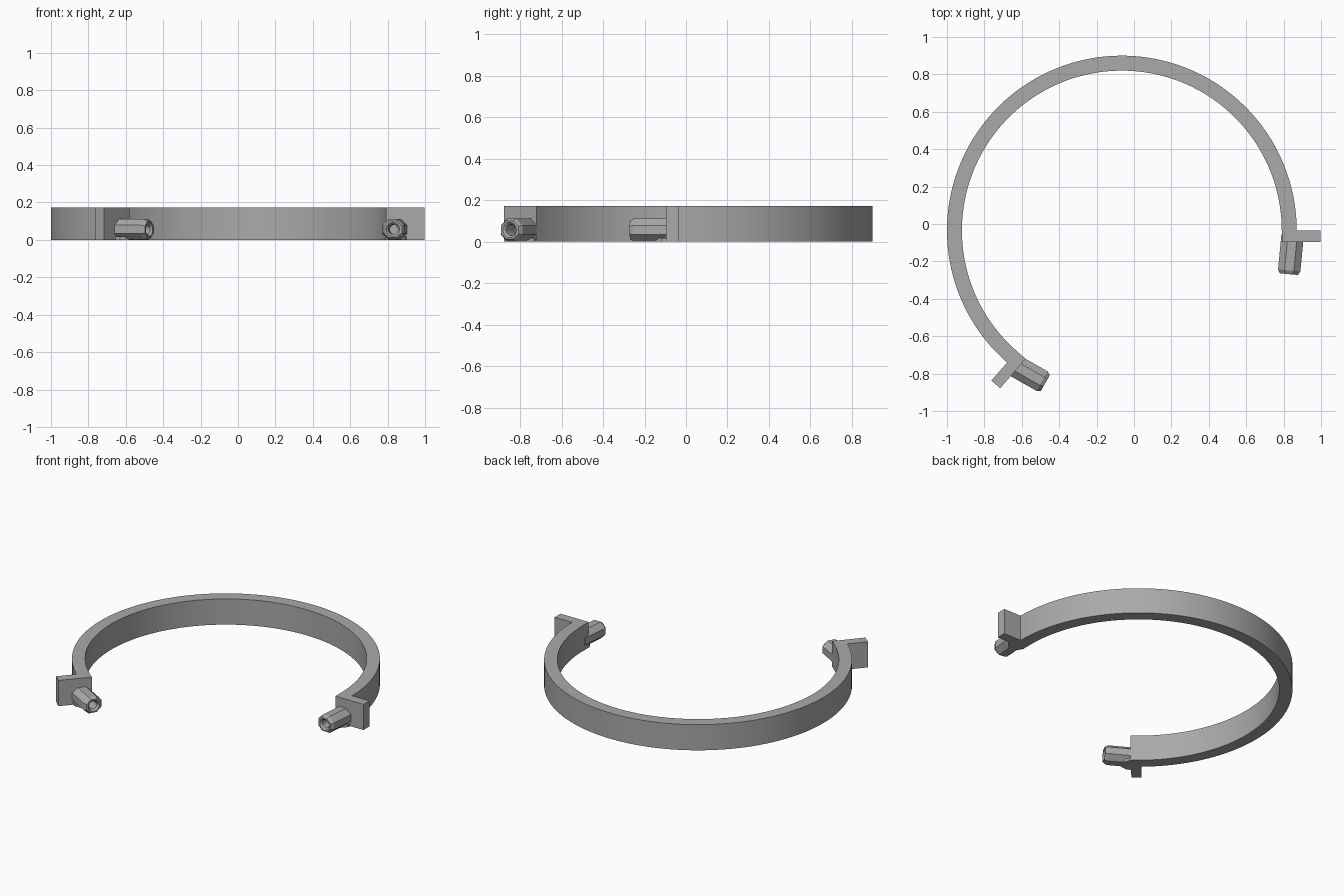
import bpy, bmesh, math
from mathutils import Vector, Matrix

cube = bpy.data.objects.get("Cube")
if cube:
    bpy.data.objects.remove(cube, do_unlink=True)

grey = bpy.data.materials.new("plain_grey")
grey.use_nodes = True
grey.diffuse_color = (0.4, 0.4, 0.4, 1)
grey.node_tree.nodes["Principled BSDF"].inputs["Base Color"].default_value = (0.4, 0.4, 0.4, 1)

CENTRE = Vector((-0.065, -0.035, 0))
INNER, OUTER, TAB_TIP = 0.855, 0.935, 1.063
HEIGHT, TAB = 0.172, 0.062
END = math.radians(229)


def finish(bm, name, angle=30):
    bmesh.ops.recalc_face_normals(bm, faces=bm.faces)
    mesh = bpy.data.meshes.new(name)
    bm.to_mesh(mesh)
    bm.free()
    mesh.materials.append(grey)
    obj = bpy.data.objects.new(name, mesh)
    bpy.context.collection.objects.link(obj)
    bpy.ops.object.select_all(action='DESELECT')
    obj.select_set(True)
    bpy.context.view_layer.objects.active = obj
    bpy.ops.object.shade_smooth_by_angle(angle=math.radians(angle))
    return obj


def prism(points, z0, z1, name):
    bm = bmesh.new()
    face = bm.faces.new([bm.verts.new((p[0], p[1], z0)) for p in points])
    out = bmesh.ops.extrude_face_region(bm, geom=[face])
    verts = [v for v in out["geom"] if isinstance(v, bmesh.types.BMVert)]
    bmesh.ops.translate(bm, verts=verts, vec=(0, 0, z1 - z0))
    return finish(bm, name)


# Open band
def arc(radius, n=96):
    return [CENTRE + radius * Vector((math.cos(END * i / n), math.sin(END * i / n), 0))
            for i in range(n + 1)]


prism(arc(OUTER) + arc(INNER)[::-1], 0, HEIGHT, "band")


# Radial tab closing each end of the band
def tab(angle, side, name):
    radial = Vector((math.cos(angle), math.sin(angle), 0))
    along = side * Vector((-radial.y, radial.x, 0))
    corners = [(INNER, 0), (TAB_TIP, 0), (TAB_TIP, TAB), (INNER, TAB)]
    prism([CENTRE + radial * r + along * t for r, t in corners], 0, HEIGHT, name)


tab(0, -1, "left_tab")
tab(END, 1, "right_tab")


# Eight-sided hollow fitting with chamfered mouth, pointing away from the tab
def fitting(start, end, name):
    start, end = Vector(start), Vector(end)
    length = (end - start).length
    turn = Matrix.Rotation(math.atan2(end.y - start.y, end.x - start.x), 4, 'Z')
    place = Matrix.Translation(start) @ turn
    angles = [math.radians(22.5 + 45 * i) for i in range(8)]

    def octagon(x, s):
        flat = 1 / math.cos(math.radians(22.5))
        return [(x, 0.06 * s * flat * math.cos(a), 0.055 * s * flat * math.sin(a))
                for a in angles for _ in (0, 1, 2)]

    def ring(x, r):
        return [(x, r * math.cos(a + k), r * math.sin(a + k))
                for a in angles for k in (-0.26, 0, 0.26)]

    loops = [octagon(-0.03, 1), octagon(length * 0.5, 1), octagon(length - 0.02, 1),
             octagon(length, 0.8), ring(length, 0.037), ring(length - 0.012, 0.026),
             ring(length - 0.09, 0.026)]
    bm = bmesh.new()
    rows = [[bm.verts.new(place @ Vector(p)) for p in loop] for loop in loops]
    for a, b in zip(rows, rows[1:]):
        for i in range(len(a)):
            j = (i + 1) % len(a)
            bm.faces.new((a[i], a[j], b[j], b[i]))
    bm.faces.new(rows[0])
    bm.faces.new(rows[-1])
    bmesh.ops.remove_doubles(bm, verts=bm.verts, dist=0.0002)
    finish(bm, name, 25)
    # Low foot under the fitting's root
    foot = [(-0.03, -0.055), (0.02, -0.055), (0.06, -0.025),
            (0.06, 0.025), (0.02, 0.055), (-0.03, 0.055)]
    prism([place @ Vector((x, y, 0)) for x, y in foot], 0, 0.018, name + "_foot")


fitting((0.845, -0.09, 0.056), (0.828, -0.268, 0.056), "left_fitting")
fitting((-0.62, -0.767, 0.056), (-0.474, -0.85, 0.056), "right_fitting")
